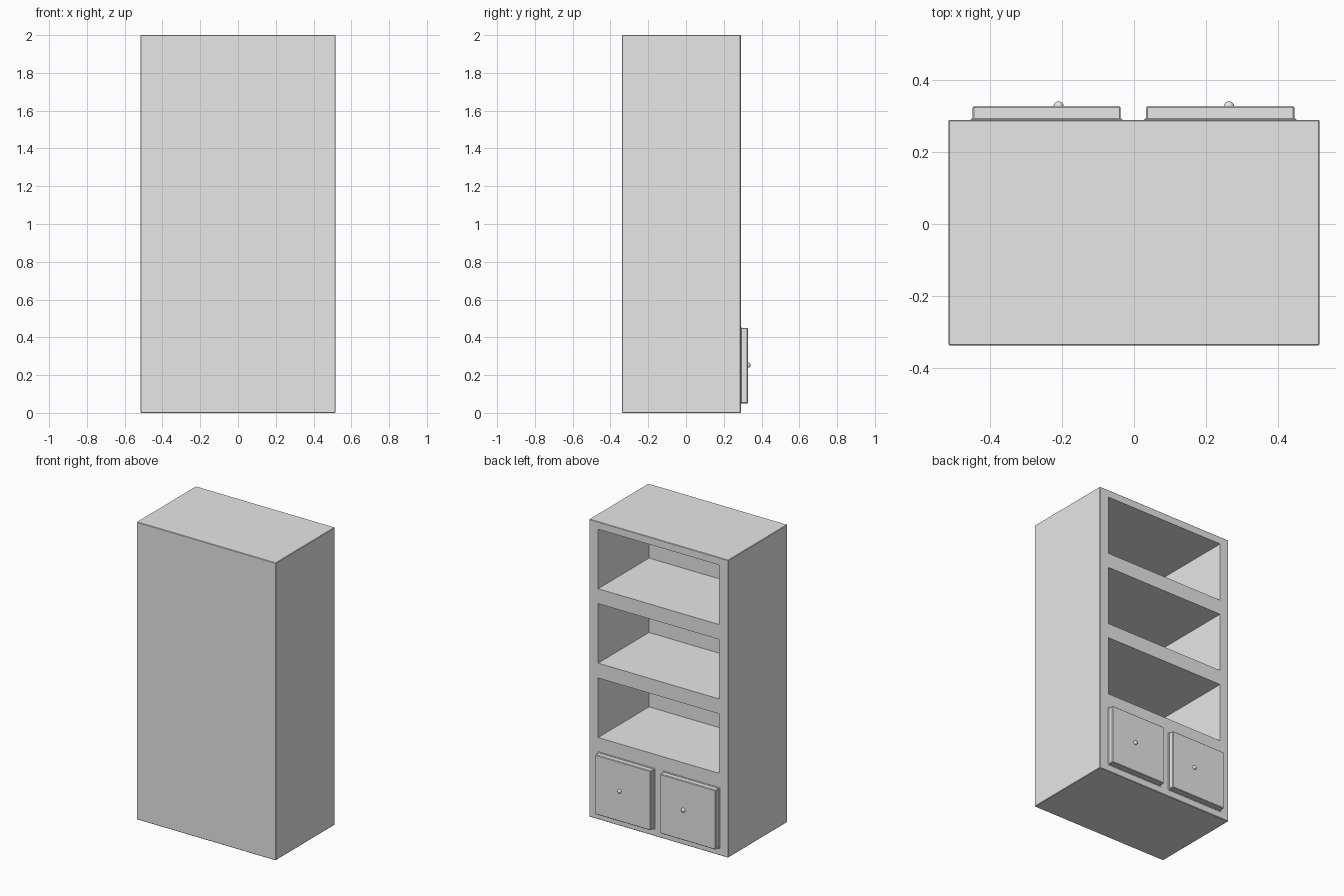
import bpy, bmesh, math
from mathutils import Vector

cube = bpy.data.objects.get("Cube")
if cube:
    bpy.data.objects.remove(cube, do_unlink=True)

# Single grey finish
grey = bpy.data.materials.new("plain_grey")
grey.use_nodes = True
grey.diffuse_color = (0.8, 0.8, 0.8, 1)
grey.node_tree.nodes["Principled BSDF"].inputs["Base Color"].default_value = grey.diffuse_color

HALF_W, FRONT, BACK, HEIGHT = 0.517, -0.338, 0.29, 2.0
OPENING_HALF, DEPTH = 0.45, 0.54
OPENINGS = [(0.55 + i * 0.5, 0.95 + i * 0.5) for i in range(3)]


def finish(bm, name):
    bmesh.ops.recalc_face_normals(bm, faces=bm.faces[:])
    mesh = bpy.data.meshes.new(name)
    bm.to_mesh(mesh)
    bm.free()
    mesh.materials.append(grey)
    obj = bpy.data.objects.new(name, mesh)
    bpy.context.collection.objects.link(obj)
    bpy.ops.object.select_all(action="DESELECT")
    obj.select_set(True)
    bpy.context.view_layer.objects.active = obj
    bpy.ops.object.shade_smooth_by_angle(angle=math.radians(30))
    return obj


def box(low, high, bevel):
    bm = bmesh.new()
    bmesh.ops.create_cube(bm, size=1)
    low, high = Vector(low), Vector(high)
    for v in bm.verts:
        v.co = (low + high) / 2 + v.co * (high - low)
    bmesh.ops.bevel(bm, geom=bm.edges[:], offset=bevel, segments=1, affect="EDGES")
    return bm


# Cabinet body: cut the opening outlines, then push the openings inward
bm = box((-HALF_W, FRONT, 0), (HALF_W, BACK, HEIGHT), 0.003)
cuts = [((x, 0, 0), (1, 0, 0)) for x in (-OPENING_HALF, OPENING_HALF)]
cuts += [((0, 0, z), (0, 0, 1)) for pair in OPENINGS for z in pair]
for point, normal in cuts:
    bmesh.ops.bisect_plane(bm, geom=bm.verts[:] + bm.edges[:] + bm.faces[:],
                           plane_co=point, plane_no=normal)
bm.normal_update()


def is_opening(face):
    c = face.calc_center_median()
    return (face.normal.y > 0.9 and abs(c.x) < OPENING_HALF
            and any(lo < c.z < hi for lo, hi in OPENINGS))


holes = [f for f in bm.faces if is_opening(f)]
for hole in holes:
    result = bmesh.ops.extrude_discrete_faces(bm, faces=[hole])
    verts = result["faces"][0].verts[:]
    bmesh.ops.translate(bm, verts=verts, vec=(0, -DEPTH, 0))
finish(bm, "cabinet_body")

# Two raised doors, each with a thin base lip and a round knob
for side, left, right, knob_x in (("right", -0.45, -0.037, -0.21),
                                  ("left", 0.033, 0.447, 0.265)):
    finish(box((left, BACK - 0.01, 0.05), (right, 0.328, 0.45), 0.004), side + "_door")
    finish(box((left - 0.005, BACK - 0.01, 0.045), (right + 0.005, BACK + 0.004, 0.455), 0.003),
           side + "_door_lip")
    bm = bmesh.new()
    bmesh.ops.create_uvsphere(bm, u_segments=20, v_segments=12, radius=0.014)
    bmesh.ops.translate(bm, verts=bm.verts[:], vec=(knob_x, 0.328, 0.253))
    finish(bm, side + "_door_knob")
